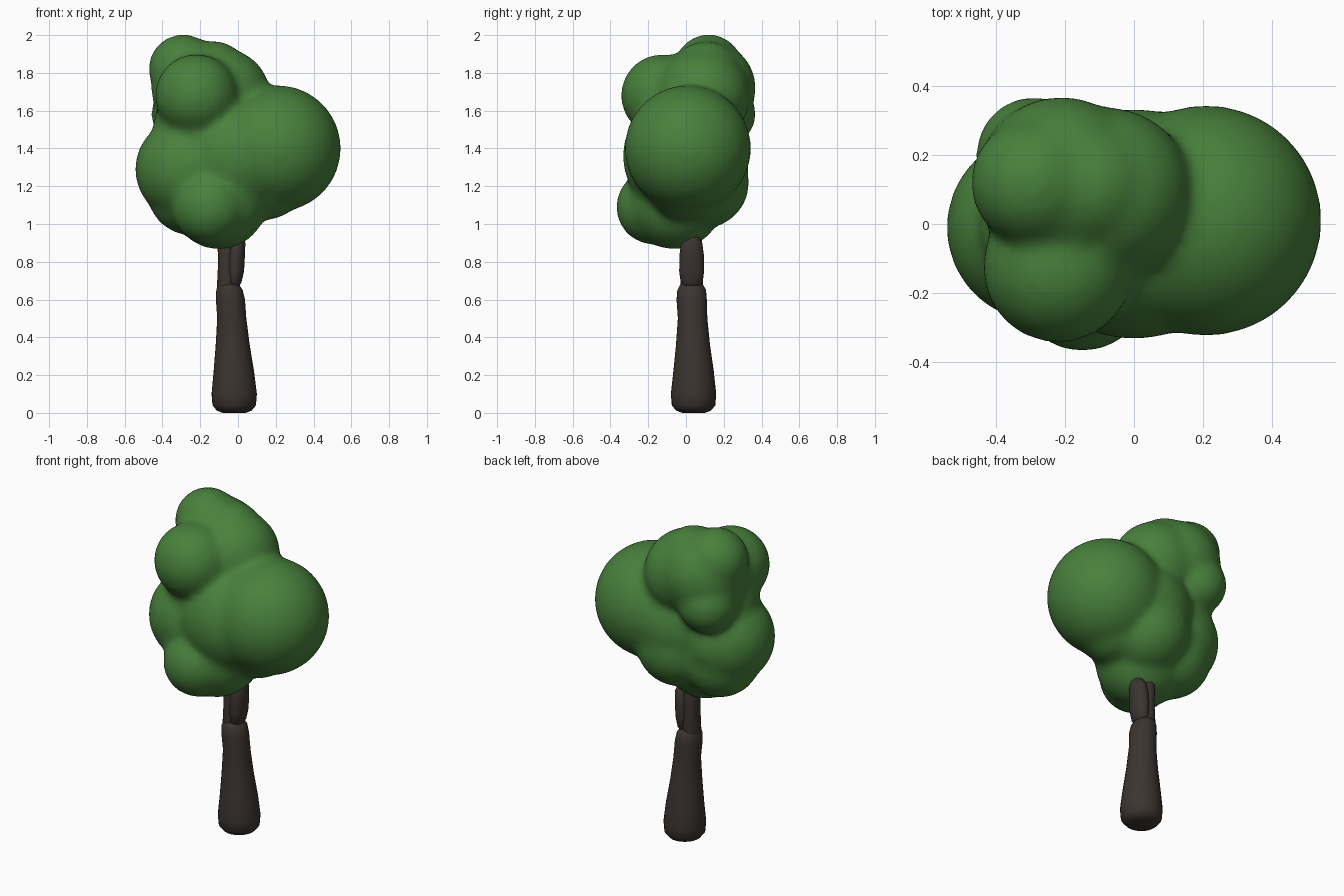
import bpy, bmesh, math
from mathutils import Matrix, Vector


def material(name, color):
    m = bpy.data.materials.new(name)
    m.diffuse_color = (*color, 1)
    return m


bark = material("bark", (0.045, 0.035, 0.03))
leaf = material("leaf", (0.065, 0.22, 0.045))


def add_object(name, bm, mat):
    for f in bm.faces:
        f.smooth = True
    mesh = bpy.data.meshes.new(name)
    bm.to_mesh(mesh)
    bm.free()
    mesh.materials.append(mat)
    ob = bpy.data.objects.new(name, mesh)
    bpy.context.collection.objects.link(ob)
    return ob


def limb(name, rings, sides=32):
    """Loft elliptical rings (x, y, z, rx, ry) into a closed limb."""
    bm = bmesh.new()
    loops = []
    for x, y, z, rx, ry in rings:
        loops.append([bm.verts.new((x + rx * math.cos(2 * math.pi * i / sides),
                                    y + ry * math.sin(2 * math.pi * i / sides), z))
                      for i in range(sides)])
    for a, b in zip(loops, loops[1:]):
        for i in range(sides):
            j = (i + 1) % sides
            bm.faces.new((a[i], a[j], b[j], b[i]))
    bm.faces.new(loops[0][::-1])
    bm.faces.new(loops[-1])
    return add_object(name, bm, bark)


# Flared trunk with rounded foot and shoulder
limb("trunk", [
    (-0.02, 0.04, 0.00, 0.06, 0.06), (-0.02, 0.04, 0.012, 0.092, 0.092),
    (-0.02, 0.04, 0.04, 0.115, 0.115), (-0.02, 0.04, 0.10, 0.12, 0.12),
    (-0.022, 0.04, 0.22, 0.107, 0.107), (-0.028, 0.037, 0.36, 0.09, 0.09),
    (-0.033, 0.035, 0.50, 0.077, 0.078), (-0.04, 0.03, 0.60, 0.077, 0.08),
    (-0.045, 0.03, 0.65, 0.07, 0.076), (-0.05, 0.03, 0.68, 0.055, 0.06),
    (-0.052, 0.03, 0.69, 0.03, 0.04)])

# Two upright limbs rising into the crown
limb("left_branch", [
    (-0.058, 0.03, 0.55, 0.045, 0.05), (-0.06, 0.03, 0.66, 0.052, 0.06),
    (-0.062, 0.03, 0.80, 0.043, 0.055), (-0.066, 0.03, 0.95, 0.045, 0.055),
    (-0.07, 0.03, 1.05, 0.03, 0.03)])
limb("right_branch", [
    (-0.02, 0.03, 0.66, 0.02, 0.03), (-0.018, 0.03, 0.69, 0.036, 0.058),
    (-0.014, 0.03, 0.75, 0.046, 0.066), (-0.01, 0.03, 0.84, 0.047, 0.064),
    (-0.004, 0.03, 0.90, 0.043, 0.056), (0.0, 0.03, 0.93, 0.03, 0.036),
    (0.0, 0.03, 0.94, 0.015, 0.018)])

# Crown: overlapping leaf clumps (x, y, z, radius), fused and softened
clumps = [
    (0.21, 0.01, 1.40, 0.335), (0.00, 0.00, 1.36, 0.335),
    (-0.27, -0.01, 1.29, 0.275), (-0.25, 0.02, 1.17, 0.23),
    (-0.10, -0.06, 1.12, 0.255), (-0.15, -0.17, 1.09, 0.20),
    (-0.02, 0.09, 1.22, 0.245), (0.14, 0.0, 1.25, 0.23),
    (-0.22, -0.125, 1.68, 0.22), (-0.29, 0.12, 1.82, 0.185),
    (-0.21, 0.12, 1.72, 0.25), (-0.08, 0.09, 1.68, 0.25),
    (-0.13, 0.11, 1.78, 0.19), (-0.29, 0.20, 1.58, 0.17),
    (-0.20, 0.00, 1.50, 0.25)]
bm = bmesh.new()
for x, y, z, r in clumps:
    bmesh.ops.create_icosphere(bm, subdivisions=4, radius=r,
                               matrix=Matrix.Translation(Vector((x, y, z))))
crown = add_object("crown", bm, leaf)
remesh = crown.modifiers.new("fuse", 'REMESH')
remesh.mode = 'VOXEL'
remesh.voxel_size = 0.02
remesh.use_smooth_shade = True
smooth = crown.modifiers.new("soften", 'SMOOTH')
smooth.factor = 0.5
smooth.iterations = 16
